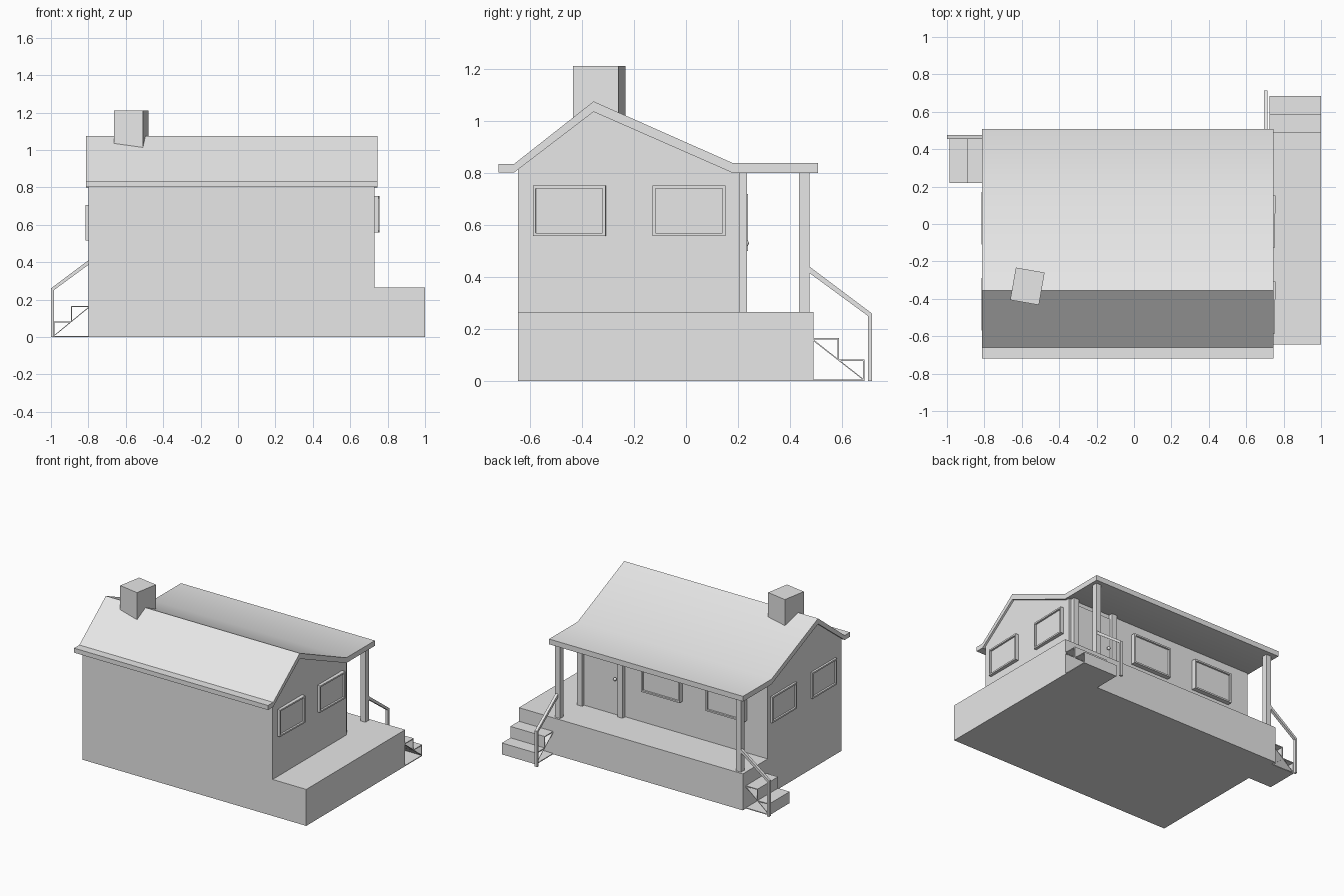
import bpy, bmesh
from math import radians
from mathutils import Matrix, Vector

old = bpy.data.objects.get("Cube")
if old:
    bpy.data.objects.remove(old, do_unlink=True)

GREY = (0.8, 0.8, 0.8, 1)
mat = bpy.data.materials.new("plain_grey")
mat.use_nodes = True
mat.diffuse_color = GREY
mat.node_tree.nodes["Principled BSDF"].inputs["Base Color"].default_value = GREY


def finish(name, bm, place=None):
    """Turn a bmesh into a named object."""
    bmesh.ops.recalc_face_normals(bm, faces=bm.faces)
    if place:
        bm.transform(place)
    mesh = bpy.data.meshes.new(name)
    bm.to_mesh(mesh)
    bm.free()
    mesh.materials.append(mat)
    obj = bpy.data.objects.new(name, mesh)
    bpy.context.collection.objects.link(obj)
    return obj


def add_prism(bm, points, lo, hi, axis="x"):
    """Extrude a closed profile along x (profile in y, z) or z (profile in x, y)."""
    spot = (lambda a, b, t: (t, a, b)) if axis == "x" else (lambda a, b, t: (a, b, t))
    face = bm.faces.new([bm.verts.new(spot(a, b, lo)) for a, b in points])
    grown = bmesh.ops.extrude_face_region(bm, geom=[face], use_keep_orig=True)
    verts = [g for g in grown["geom"] if isinstance(g, bmesh.types.BMVert)]
    bmesh.ops.translate(bm, verts=verts, vec=Vector(spot(0, 0, hi - lo)))


def prism(name, points, lo, hi, axis="x", place=None):
    bm = bmesh.new()
    add_prism(bm, points, lo, hi, axis)
    return finish(name, bm, place)


def box(name, x0, x1, y0, y1, z0, z1, place=None):
    return prism(name, [(x0, y0), (x1, y0), (x1, y1), (x0, y1)], z0, z1, "z", place)


def smooth(obj, angle):
    obj.data.shade_smooth()
    obj.data.set_sharp_from_angle(angle=radians(angle))


def window(name, location, turn, width, height, depth):
    """Raised frame with a sunken pane, facing local +y."""
    bm = bmesh.new()
    w, h = width / 2, height / 2
    add_prism(bm, [(-0.01, -h), (depth, -h), (depth, h), (-0.01, h)], -w, w)
    bmesh.ops.recalc_face_normals(bm, faces=bm.faces)
    front = [f for f in bm.faces if f.normal.y > 0.9]
    bmesh.ops.inset_region(bm, faces=front, thickness=0.016)
    bmesh.ops.inset_region(bm, faces=front, thickness=0.001, depth=-0.012)
    finish(name, bm, Matrix.Translation(location) @ Matrix.Rotation(radians(turn), 4, "Z"))


def stairs(name, place, x0, x1, run):
    """Thin open-sided steps going down along local +y."""
    bm = bmesh.new()
    t, rise, half = 0.006, 0.083, run / 2

    def sheet(ya, yb, za, zb):
        add_prism(bm, [(ya, za), (yb, za), (yb, zb), (ya, zb)], x0, x1)

    for i in range(2):
        top, end = rise * (2 - i), half * (i + 1)
        sheet(end - half, end, top - t, top)
        sheet(end - t, end, top - rise, top - t)
    sheet(0, run, 0, t)
    add_prism(bm, [(0, 2 * rise - 2 * t), (0, 2 * rise - t), (run, t), (run - t, t)], x0, x1)
    finish(name, bm, place)


def handrail(name, place, x0, x1, start, end):
    """Sloping rail with its foot post."""
    drop = 0.75 * (end - start)
    top = 0.26 + drop
    prism(name, [(start, top), (end, 0.26), (end, 0), (end - 0.015, 0),
                 (end - 0.015, 0.25), (start, top - 0.025)], x0, x1, place=place)


# House body and the porch deck wrapped around it
WEST, EAST, FRONT, BACK, DECK = -0.8, 0.73, -0.645, 0.205, 0.265
prism("house_body", [(FRONT, 0), (BACK, 0), (BACK, 0.81), (0.18, 0.81),
                     (-0.355, 1.045), (FRONT, 0.825)], WEST, EAST)
prism("porch_deck", [(1, FRONT), (1, 0.49), (WEST, 0.49), (WEST, BACK),
                     (EAST, BACK), (EAST, FRONT)], 0, DECK, "z")

# Roof with a flat eave at the front and a porch cover at the back
roof = prism("roof", [(-0.72, 0.802), (-0.66, 0.802), (-0.355, 1.035), (0.18, 0.8),
                      (0.507, 0.8), (0.507, 0.838), (0.18, 0.838), (-0.355, 1.075),
                      (-0.66, 0.835), (-0.72, 0.835)], -0.813, 0.745)
smooth(roof, 30)

# Chimney, slightly turned
box("chimney", -0.078, 0.078, -0.088, 0.088, 0.88, 1.21,
    Matrix.Translation((-0.57, -0.333, 0)) @ Matrix.Rotation(radians(-10), 4, "Z"))

# Porch posts
for side, x in (("left", 0.70), ("right", -0.755)):
    box(side + "_porch_post", x - 0.02, x + 0.02, 0.435, 0.475, DECK, 0.805)

# Door with its two jambs and knob
for side, x in (("left", 0.69), ("right", 0.365)):
    box(side + "_door_jamb", x - 0.02, x + 0.02, BACK - 0.01, 0.235, DECK, 0.805)
box("door", 0.385, 0.67, BACK - 0.01, BACK + 0.007, DECK, 0.77)
bm = bmesh.new()
bmesh.ops.create_icosphere(bm, subdivisions=2, radius=0.012,
                           matrix=Matrix.Translation((0.41, 0.23, 0.53)))
smooth(finish("door_knob", bm), 60)

# Windows on the back and both ends
for i, x in enumerate((0.04, -0.48)):
    window(f"back_window_{i + 1}", (x, BACK, 0.61), 0, 0.31, 0.22, 0.034)
for i, y in enumerate((0.012, -0.448)):
    window(f"left_window_{i + 1}", (EAST, y, 0.655), -91.5, 0.28, 0.195, 0.024)
for i, y in enumerate((0.03, -0.43)):
    window(f"right_window_{i + 1}", (WEST, y, 0.61), 90, 0.28, 0.19, 0.015)

# Steps and handrails at both ends of the porch
left_end = Matrix.Translation((0, 0.49, 0))
right_end = Matrix.Translation((WEST, 0, 0)) @ Matrix.Rotation(radians(90), 4, "Z")
stairs("left_steps", left_end, 0.725, 1.0, 0.195)
stairs("right_steps", right_end, 0.22, 0.455, 0.187)
handrail("left_handrail", left_end, 0.695, 0.715, -0.02, 0.225)
handrail("right_handrail", right_end, 0.455, 0.475, -0.03, 0.2)
